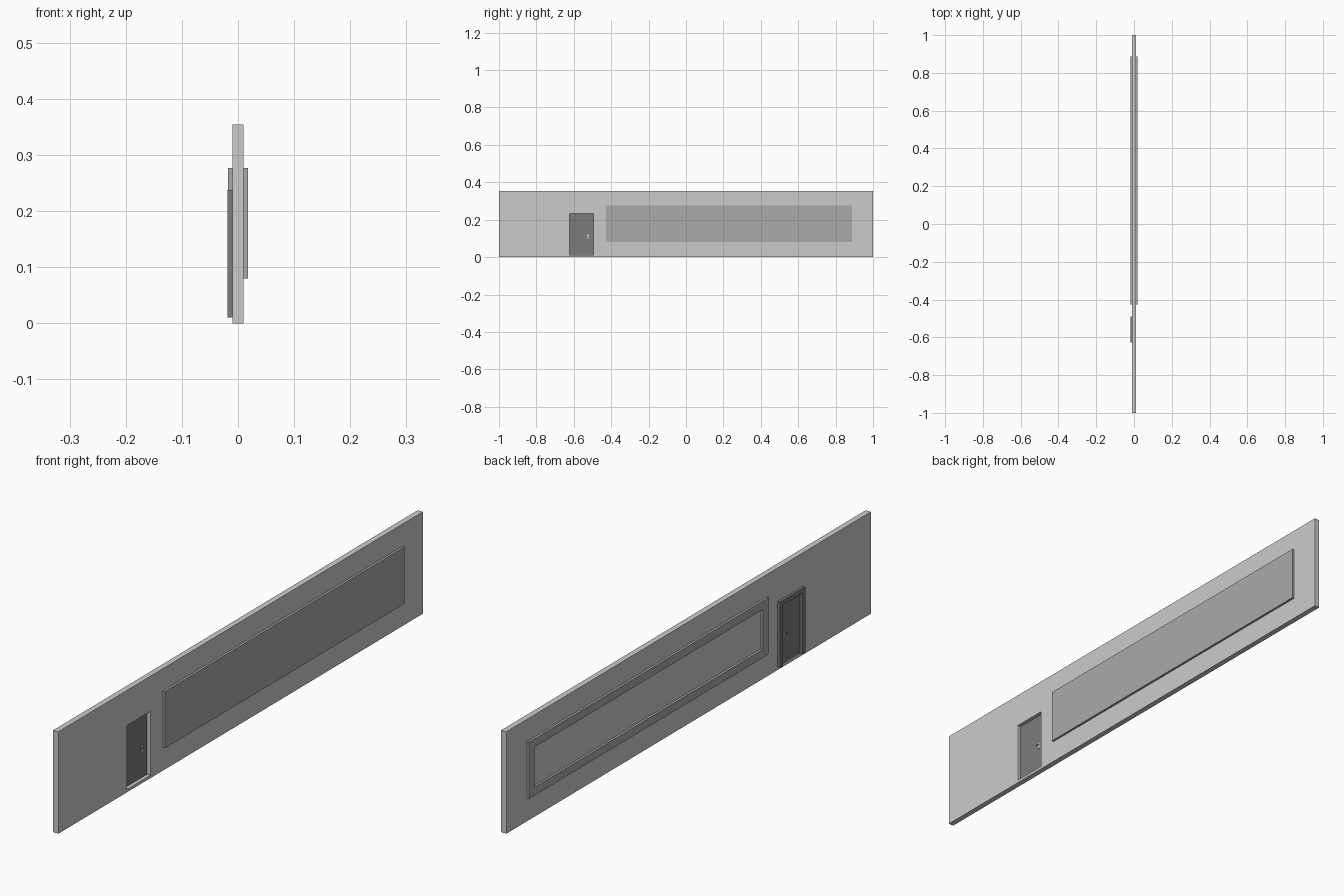
import bpy
import bmesh
from mathutils import Vector

if "Cube" in bpy.data.objects:
    bpy.data.objects.remove(bpy.data.objects["Cube"])


def material(name, value):
    mat = bpy.data.materials.new(name)
    mat.diffuse_color = (value, value, value, 1)
    mat.use_nodes = True
    mat.node_tree.nodes["Principled BSDF"].inputs["Base Color"].default_value = mat.diffuse_color
    return mat


def make_object(name, bm, mat=None):
    bmesh.ops.recalc_face_normals(bm, faces=bm.faces)
    mesh = bpy.data.meshes.new(name)
    bm.to_mesh(mesh)
    bm.free()
    obj = bpy.data.objects.new(name, mesh)
    bpy.context.collection.objects.link(obj)
    if mat:
        mesh.materials.append(mat)
    return obj


def box(name, x, y, z, mat=None):
    bm = bmesh.new()
    bmesh.ops.create_cube(bm, size=1)
    for v in bm.verts:
        v.co = Vector([(r[0] + r[1]) / 2 + c * (r[1] - r[0])
                       for r, c in zip((x, y, z), v.co)])
    return make_object(name, bm, mat)


def prism(name, outline, x, mat=None):
    """Extrude a y-z outline along x."""
    bm = bmesh.new()
    face = bm.faces.new([bm.verts.new((x[0], y, z)) for y, z in outline])
    new = bmesh.ops.extrude_face_region(bm, geom=[face])["geom"]
    verts = [g for g in new if isinstance(g, bmesh.types.BMVert)]
    bmesh.ops.translate(bm, verts=verts, vec=(x[1] - x[0], 0, 0))
    return make_object(name, bm, mat)


def ring(name, y, z, w, x, mat=None):
    """Closed rectangular frame with border width w."""
    bm = bmesh.new()
    loops = []
    for inset in (0, w):
        for px in x:
            y0, y1, z0, z1 = y[0] + inset, y[1] - inset, z[0] + inset, z[1] - inset
            loops.append([bm.verts.new((px, a, b)) for a, b in
                          ((y0, z0), (y1, z0), (y1, z1), (y0, z1))])
    for a, b in ((0, 1), (1, 3), (3, 2), (2, 0)):
        for i in range(4):
            j = (i + 1) % 4
            bm.faces.new((loops[a][i], loops[a][j], loops[b][j], loops[b][i]))
    return make_object(name, bm, mat)


panel_grey = material("panel_grey", 0.4)
door_grey = material("door_grey", 0.2)

# Wall with a door opening
WALL_X = (-0.01, 0.01)
DOOR_Y, DOOR_Z = (-0.623, -0.495), (0.01, 0.232)
ring_wall = box("wall", WALL_X, (-1, 1), (0, 0.354))
cutter = box("door_cutter", (-0.05, 0.05), DOOR_Y, DOOR_Z)
cutter.hide_render = True
cutter.hide_set(True)
cut = ring_wall.modifiers.new("door_opening", "BOOLEAN")
cut.operation = "DIFFERENCE"
cut.solver = "EXACT"
cut.object = cutter
bpy.context.view_layer.objects.active = ring_wall
bpy.ops.object.modifier_apply(modifier=cut.name)
bpy.data.objects.remove(cutter)

# Long board on one face, open border on the other
BOARD_Y, BOARD_Z = (-0.427, 0.887), (0.08, 0.277)
box("wall_board", (0.01, 0.018), BOARD_Y, BOARD_Z, panel_grey)
ring("board_border", BOARD_Y, BOARD_Z, 0.029, (-0.018, -0.01), panel_grey)

# Door casing: two jambs and a head
a, b, w = -0.628, -0.489, 0.016
prism("door_casing", [(a, 0.01), (a + w, 0.01), (a + w, 0.238 - w), (b - w, 0.238 - w),
                      (b - w, 0.01), (b, 0.01), (b, 0.238), (a, 0.238)],
      (-0.019, -0.01), door_grey)

# Door leaf set back inside the opening
box("door_leaf", (-0.01, -0.003), DOOR_Y, DOOR_Z, door_grey)

# Handle plate and lever on both faces
for side, x0, d in (("inner", -0.003, 1), ("outer", -0.01, -1)):
    box(f"handle_plate_{side}", sorted((x0, x0 + d * 0.001)), (-0.526, -0.519), (0.099, 0.122))
    box(f"handle_neck_{side}", sorted((x0, x0 + d * 0.005)), (-0.524, -0.521), (0.112, 0.115))
    box(f"handle_lever_{side}", sorted((x0 + d * 0.004, x0 + d * 0.006)),
        (-0.535, -0.521), (0.112, 0.115))
